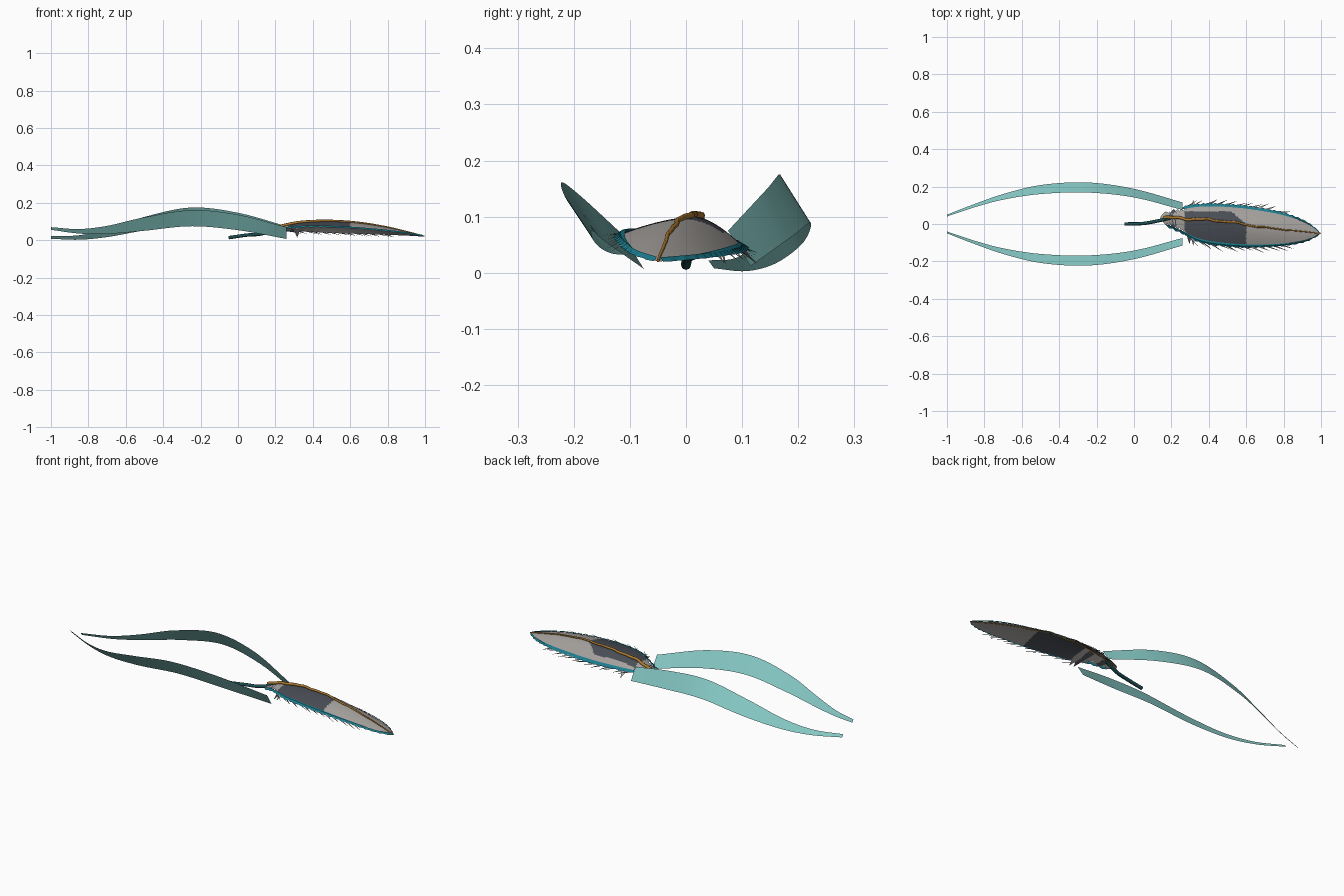
import bpy
import random
from math import sin
from mathutils import Vector

random.seed(4)
cube = bpy.data.objects.get("Cube")
if cube:
    bpy.data.objects.remove(cube)


def material(name, color):
    m = bpy.data.materials.new(name)
    m.use_nodes = True
    m.diffuse_color = (*color, 1)
    m.node_tree.nodes["Principled BSDF"].inputs["Base Color"].default_value = (*color, 1)
    return m


PALE_TEAL = material("pale teal", (0.25, 0.61, 0.585))
GREY = material("warm grey", (0.38, 0.36, 0.34))
SLATE = material("dark slate", (0.068, 0.076, 0.092))
TEAL = material("deep teal", (0.012, 0.21, 0.28))
STEM = material("dark teal", (0.012, 0.075, 0.085))
GOLD = material("old gold", (0.43, 0.2, 0.03))


def spline(xs, ys):
    """Smooth function through the given points."""
    n = len(xs)
    slope = [(ys[min(i + 1, n - 1)] - ys[max(i - 1, 0)]) /
             (xs[min(i + 1, n - 1)] - xs[max(i - 1, 0)]) for i in range(n)]

    def f(x):
        i = max(0, min(n - 2, sum(k <= x for k in xs) - 1))
        h = xs[i + 1] - xs[i]
        t = (x - xs[i]) / h
        a, b = ys[i], ys[i + 1]
        return (a + (b - a) * t * t * (3 - 2 * t)
                + h * t * (1 - t) * (slope[i] * (1 - t) - slope[i + 1] * t))
    return f


def mesh_object(name, verts, faces, mats, smooth=True):
    me = bpy.data.meshes.new(name)
    me.from_pydata(verts, [], faces)
    for m in mats:
        me.materials.append(m)
    ob = bpy.data.objects.new(name, me)
    bpy.context.collection.objects.link(ob)
    for p in me.polygons:
        p.use_smooth = smooth
    return ob


def sheet(name, f, us, vs, mats):
    """Grid surface through f(u, v)."""
    verts = [f(u, v) for u in us for v in vs]
    n = len(vs)
    faces = [(i * n + j, (i + 1) * n + j, (i + 1) * n + j + 1, i * n + j + 1)
             for i in range(len(us) - 1) for j in range(n - 1)]
    return mesh_object(name, verts, faces, mats)


def tube(name, points, radii, mat):
    cu = bpy.data.curves.new(name, "CURVE")
    cu.dimensions = "3D"
    cu.bevel_depth = 1
    cu.bevel_resolution = 2
    cu.use_fill_caps = True
    sp = cu.splines.new("POLY")
    sp.points.add(len(points) - 1)
    for p, co, r in zip(sp.points, points, radii):
        p.co = (*co, 1)
        p.radius = r
    cu.materials.append(mat)
    ob = bpy.data.objects.new(name, cu)
    bpy.context.collection.objects.link(ob)


def steps(a, b, n):
    return [a + (b - a) * i / n for i in range(n + 1)]


# Two long trailing ribbons, both slanted the same way
RX = [-1, -0.85, -0.7, -0.5, -0.25, 0, 0.26]
inner = spline(RX, [0.04, 0.09, 0.13, 0.16, 0.168, 0.142, 0.075])
outer = spline(RX, [0.05, 0.108, 0.16, 0.208, 0.222, 0.188, 0.115])
drop = spline(RX, [0.014, 0.024, 0.043, 0.072, 0.086, 0.083, 0.063])
left_top = spline(RX, [0.022, 0.027, 0.06, 0.125, 0.175, 0.147, 0.075])
right_top = spline(RX, [0.07, 0.06, 0.077, 0.123, 0.161, 0.137, 0.07])


def back_ribbon(x, v):
    return (x, inner(x) + (outer(x) - inner(x)) * v, left_top(x) - drop(x) * v)


def front_ribbon(x, v):
    return (x, -outer(x) + (outer(x) - inner(x)) * v, right_top(x) - drop(x) * v)


for name, f in (("back_ribbon", back_ribbon), ("front_ribbon", front_ribbon)):
    sheet(name, f, steps(-1, 0.26, 60), steps(1, 0, 4), [PALE_TEAL])

# Domed feather blade, rolled so its front edge rides higher
FX = [0.14, 0.25, 0.35, 0.5, 0.65, 0.8, 0.92, 1]
spine_y = spline(FX, [0.035, 0.03, 0.025, 0.013, -0.012, -0.03, -0.042, -0.05])
spine_z = spline(FX, [0.04, 0.076, 0.094, 0.1, 0.091, 0.068, 0.041, 0.02])
back_y = spline(FX, [0.05, 0.082, 0.1, 0.1, 0.085, 0.055, 0.01, -0.05])
front_y = spline(FX, [0.01, -0.04, -0.09, -0.115, -0.12, -0.112, -0.09, -0.05])
back_z = spline(FX, [0.035, 0.048, 0.048, 0.04, 0.035, 0.03, 0.025, 0.02])
front_z = spline(FX, [0.035, 0.062, 0.071, 0.07, 0.062, 0.049, 0.033, 0.02])


def blade(x, t):
    ey, ez = (back_y(x), back_z(x)) if t > 0 else (front_y(x), front_z(x))
    a = abs(t)
    return Vector((x, spine_y(x) + (ey - spine_y(x)) * a,
                   spine_z(x) + (ez - spine_z(x)) * a ** 1.6))


def blade_grid(u, t):
    # the root end is swept back from the spine
    start = 0.21 + 0.08 * abs(t)
    return blade(start + (1 - start) * u, t)


ob = sheet("feather_blade", blade_grid, steps(0, 1, 100), steps(-1, 1, 32), [GREY, SLATE])
for p in ob.data.polygons:
    x, y, z = p.center
    # dark patch over the root half, with a slanted outer end
    if 0.27 < x < 0.6 - max(0, y) * 1.2 and y < 0.068:
        p.material_index = 1

# Ragged barbs at the root
verts, faces = [], []
for side in (-1, 1):
    for i in range(8):
        x = 0.14 + i * 0.021
        reach = side * random.uniform(0.9, 1.5)
        k = len(verts)
        verts += [blade(x, 0), blade(x + 0.04, 0), blade(x + 0.045, reach * 0.6),
                  blade(x + 0.03, reach), blade(x + 0.01, reach * 0.6)]
        ring = list(range(k, k + 5))
        faces.append(ring if side > 0 else ring[::-1])
ob = mesh_object("root_barbs", verts, faces, [GREY, SLATE], False)
for p in ob.data.polygons:
    p.material_index = int(p.index % 4 == 2)

# Slender barbs sweeping from both edges towards the tip
verts, faces = [], []
for side in (-1, 1):
    for i in range(13):
        x = 0.25 + i * 0.043
        length = random.uniform(0.07, 0.11)
        flare = random.uniform(0.022, 0.04)
        droop = -0.013 if side > 0 else -0.004
        tip = blade(min(x + length, 0.97), side) + Vector((0, side * flare, droop))
        k = len(verts)
        verts += [blade(x, side * 0.95), blade(x + 0.025, side * 0.93), tip]
        faces.append((k, k + 1, k + 2) if side > 0 else (k, k + 2, k + 1))
ob = mesh_object("edge_barbs", verts, faces, [GREY, SLATE], False)
for p in ob.data.polygons:
    p.material_index = int(p.center.x < 0.6)

# Teal rims lying on the upper side of both edges, with stepped outer lines
for name, side, start in (("front_rim", -1, 0.17), ("back_rim", 1, 0.26)):
    verts, faces = [], []
    count = 46
    for i, x in enumerate(steps(start, 0.99, count)):
        reach = 0.013 * (1 - 0.5 * x) * (1 if i % 2 else 0.3)
        lift = Vector((0, 0, 0.003))
        crest = blade(x, side) + Vector((0, -side * 0.003, 0.007))
        verts += [blade(x, side * 0.9) + lift, crest,
                  blade(x, side) + Vector((0, side * reach, -0.001))]
        if i:
            k = 3 * i
            for a in (0, 1):
                q = (k + a - 3, k + a, k + a + 1, k + a - 2)
                faces.append(q if side > 0 else q[::-1])
    mesh_object(name, verts, faces, [TEAL], False)

# Gold central vein riding on the ridge, and the stem
xs = steps(0.16, 0.998, 80)
vein = [blade(x, 0) + Vector((0, 0.006 * (sin(x * 37) + 0.5 * sin(x * 83)) * (1 - x),
                              0.007 - 0.006 * x)) for x in xs]
tube("central_vein", vein, [0.0085 - 0.007 * (x - 0.14) for x in xs], GOLD)

stem_y = spline([-0.05, 0.05, 0.12, 0.2], [0, 0.003, 0.015, 0.033])
stem_z = spline([-0.05, 0.05, 0.12, 0.2], [0.014, 0.028, 0.033, 0.055])
xs = steps(-0.05, 0.2, 20)
tube("stem", [(x, stem_y(x), stem_z(x)) for x in xs], [0.009] * 21, STEM)
